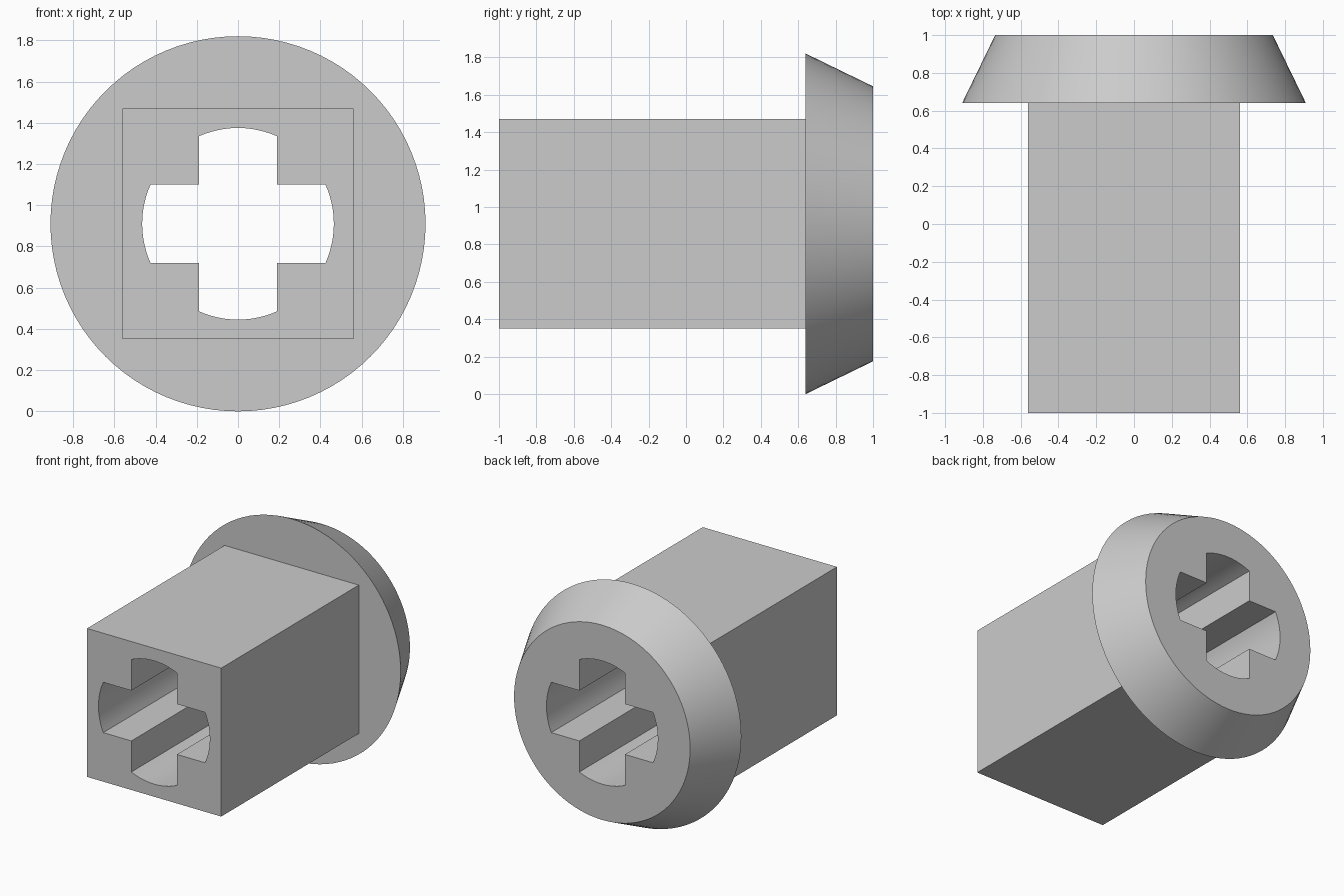
import bpy, bmesh, math
from mathutils import Matrix

if "Cube" in bpy.data.objects:
    bpy.data.objects.remove(bpy.data.objects["Cube"])

CENTRE = 0.91            # height of the long axis
SHAFT = 0.56             # half width of the square shaft
RIM, TIP = 0.91, 0.735   # collar radii
COLLAR_Y = 0.64
HOLE, ARM = 0.465, 0.19  # cross hole radius and arm half width

grey = bpy.data.materials.new("light_grey")
grey.use_nodes = True
grey.diffuse_color = (0.6, 0.6, 0.6, 1)
grey.node_tree.nodes["Principled BSDF"].inputs["Base Color"].default_value = (0.6, 0.6, 0.6, 1)


def solid(name, rings):
    """Loft closed (x, z) outlines placed along y, and cap both ends."""
    bm = bmesh.new()
    loops = [[bm.verts.new((x, y, z + CENTRE)) for x, z in pts] for y, pts in rings]
    for a, b in zip(loops, loops[1:]):
        for i in range(len(a)):
            j = (i + 1) % len(a)
            bm.faces.new((a[i], a[j], b[j], b[i]))
    bm.faces.new(loops[0])
    bm.faces.new(loops[-1])
    bmesh.ops.recalc_face_normals(bm, faces=bm.faces)
    mesh = bpy.data.meshes.new(name)
    bm.to_mesh(mesh)
    bm.free()
    mesh.materials.append(grey)
    obj = bpy.data.objects.new(name, mesh)
    bpy.context.collection.objects.link(obj)
    return obj


def circle(r, n=96):
    return [(r * math.cos(2 * math.pi * i / n), r * math.sin(2 * math.pi * i / n)) for i in range(n)]


def cross(steps=12):
    """Plus-shaped outline with rounded arm ends."""
    half = math.asin(ARM / HOLE)
    pts = []
    for k in range(4):
        turn = k * math.pi / 2
        for i in range(steps + 1):
            t = turn - half + 2 * half * i / steps
            pts.append((HOLE * math.cos(t), HOLE * math.sin(t)))
        t = turn + math.pi / 4
        r = ARM * math.sqrt(2)
        pts.append((r * math.cos(t), r * math.sin(t)))
    return pts


def combine(target, tool, operation):
    mod = target.modifiers.new(operation.lower(), "BOOLEAN")
    mod.operation, mod.object, mod.solver = operation, tool, "EXACT"
    bpy.context.view_layer.objects.active = target
    bpy.ops.object.modifier_apply(modifier=mod.name)
    bpy.data.objects.remove(tool)


# Square shaft running into the tapered round collar
square = [(-SHAFT, -SHAFT), (SHAFT, -SHAFT), (SHAFT, SHAFT), (-SHAFT, SHAFT)]
bushing = solid("square_shaft_with_collar", [(-1, square), (0.85, square)])
collar = solid("collar", [(COLLAR_Y, circle(RIM)), (1, circle(TIP))])
combine(bushing, collar, "UNION")

# Cross-shaped hole through the whole length
hole = solid("hole_cutter", [(-1.2, cross()), (1.2, cross())])
hole.hide_render = True
combine(bushing, hole, "DIFFERENCE")

# Smooth round surfaces, sharp edges elsewhere
bpy.ops.object.select_all(action="DESELECT")
bushing.select_set(True)
bpy.context.view_layer.objects.active = bushing
bpy.ops.object.shade_smooth_by_angle(angle=math.radians(30))
